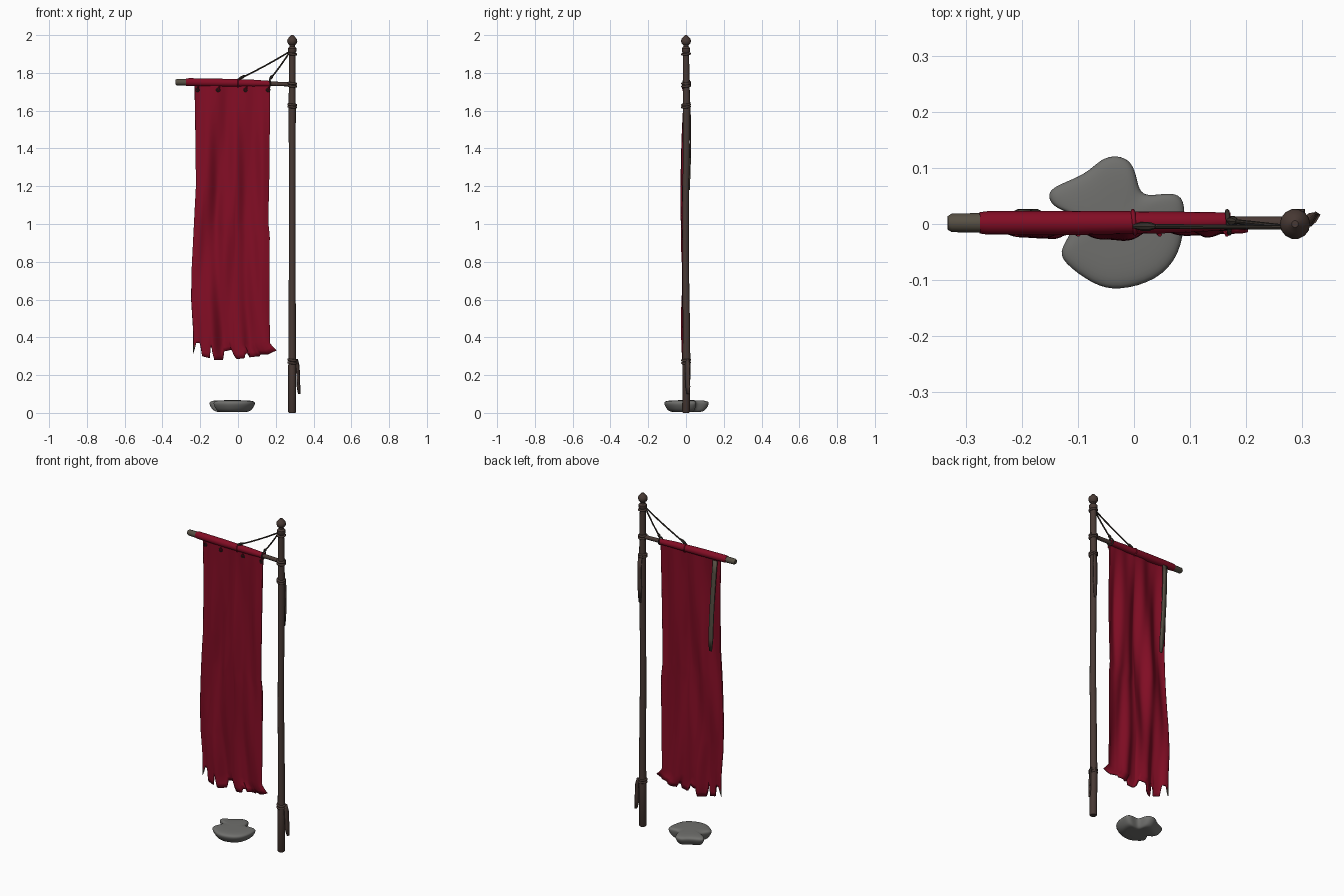
import bpy, bmesh, math
from mathutils import Vector

if "Cube" in bpy.data.objects:
    bpy.data.objects.remove(bpy.data.objects["Cube"])


def material(name, rgb):
    m = bpy.data.materials.new(name)
    m.diffuse_color = (*rgb, 1)
    m.use_nodes = True
    m.node_tree.nodes["Principled BSDF"].inputs["Base Color"].default_value = m.diffuse_color
    return m


RED = material("crimson cloth", (0.225, 0.004, 0.018))
WOOD = material("dark wood", (0.066, 0.042, 0.035))
OLD = material("weathered wood", (0.095, 0.08, 0.058))
ROPE = material("dark rope", (0.036, 0.028, 0.022))
STONE = material("grey stone", (0.16, 0.16, 0.152))


def lerp(table, t):
    for (a, p), (b, q) in zip(table, table[1:]):
        if t <= b:
            return p + (q - p) * max(0, (t - a) / (b - a))
    return table[-1][1]


def make(name, verts, faces, mats, angle=40):
    me = bpy.data.meshes.new(name)
    me.from_pydata(verts, [], faces)
    bm = bmesh.new()
    bm.from_mesh(me)
    bmesh.ops.recalc_face_normals(bm, faces=bm.faces)
    bm.to_mesh(me)
    bm.free()
    ob = bpy.data.objects.new(name, me)
    bpy.context.collection.objects.link(ob)
    for m in mats:
        me.materials.append(m)
    bpy.ops.object.select_all(action='DESELECT')
    ob.select_set(True)
    bpy.context.view_layer.objects.active = ob
    bpy.ops.object.shade_smooth_by_angle(angle=math.radians(angle))
    return ob


def tube(name, path, mat, n=12):
    """Sweep circles along a path of (x, y, z, radius)."""
    pts = [Vector(p[:3]) for p in path]
    d = (pts[-1] - pts[0]).normalized()
    ref = Vector((0, 1, 0)) if abs(d.y) < 0.8 else Vector((1, 0, 0))
    a = d.cross(ref).normalized()
    b = d.cross(a)
    verts, faces = [], []
    for p, q in zip(pts, path):
        for k in range(n):
            t = 2 * math.pi * k / n
            verts.append(p + (a * math.cos(t) + b * math.sin(t)) * q[3])
    for i in range(len(path) - 1):
        for k in range(n):
            m = (k + 1) % n
            faces.append((i * n + k, i * n + m, (i + 1) * n + m, (i + 1) * n + k))
    faces += [tuple(range(n)), tuple(range((len(path) - 1) * n, len(path) * n))]
    return make(name, verts, faces, [mat])


def ring(name, loc, R, r, mat, rot=(0, 0, 0)):
    bpy.ops.mesh.primitive_torus_add(location=loc, rotation=rot, major_radius=R, minor_radius=r,
                                     major_segments=16, minor_segments=8)
    ob = bpy.context.object
    ob.name = name
    ob.data.materials.append(mat)
    bpy.ops.object.shade_smooth()


def ribbon(name, path, width, thick, axis, mat):
    """Thin hanging strip through centre points, wide along axis."""
    ax = Vector(axis)
    verts, faces = [], []
    for i, p in enumerate(path):
        w = width * (0.6 if i == len(path) - 1 else 1) / 2
        verts += [Vector(p) - ax * w, Vector(p) + ax * w]
        if i:
            faces.append((2 * i - 2, 2 * i - 1, 2 * i + 1, 2 * i))
    ob = make(name, verts, faces, [mat])
    s = ob.modifiers.new("thickness", 'SOLIDIFY')
    s.thickness = thick
    s.offset = 0


PX = 0.287
# pole with a turned finial
pole = [(0, .017), (.006, .021), (.25, .021), (.5, .019), (.8, .018), (1.1, .0175), (1.35, .018),
        (1.6, .019), (1.88, .017), (1.93, .016)]
tube("pole", [(PX, .003 * math.sin(z * 5), z, r) for z, r in pole], WOOD, 14)
tube("finial", [(PX, 0, z, r) for z, r in
                [(1.905, .017), (1.915, .023), (1.93, .023), (1.94, .014), (1.947, .014), (1.955, .023),
                 (1.968, .027), (1.98, .024), (1.99, .015), (2.0, .006)]], WOOD, 14)

# bindings around the pole
for z in (.265, .28, 1.62, 1.632, 1.73, 1.745, 1.9):
    ring("pole_binding", (PX, 0, z), .02, .0065, WOOD, (.08, .1, 0))
ribbon("lower_binding_tail", [(PX + .02, .006, .285), (PX + .029, .008, .25), (PX + .032, .008, .19),
                              (PX + .033, .01, .14), (PX + .038, .012, .10)], .025, .008, (.5, .85, 0), WOOD)
ribbon("upper_binding_tail", [(PX + .004, .019, 1.63), (PX + .006, .024, 1.55),
                              (PX + .005, .023, 1.44), (PX + .004, .022, 1.35)], .024, .006, (1, 0, 0), WOOD)

# crossbar with weathered end
tube("crossbar", [(.31, .002, 1.739, .011), (.15, .002, 1.743, .012), (-.26, .002, 1.75, .015)], WOOD)
tube("crossbar_end", [(-.25, .002, 1.75, .018), (-.325, .002, 1.751, .0165), (-.332, .002, 1.751, .012)], OLD)

# cloth sleeve rolled over the bar
tube("banner_sleeve", [(-.275, .002, 1.751, .019), (-.26, .002, 1.751, .021), (-.1, .002, 1.748, .0215),
                       (.08, .003, 1.745, .019), (.172, .005, 1.742, .0155)], RED, 16)

# hanging banner with folds and a torn hem
LEFT = [(.28, -.238), (.37, -.236), (.45, -.238), (.6, -.248), (.75, -.246), (.95, -.235), (1.2, -.222),
        (1.5, -.226), (1.76, -.23)]
RIGHT = [(.28, .205), (.33, .203), (.37, .168), (.6, .166), (.95, .168), (1.02, .160), (1.3, .166), (1.76, .17)]
HEM = [(0, .315), (.02, .34), (.035, .37), (.085, .37), (.1, .335), (.11, .30), (.2, .29), (.205, .345),
       (.235, .35), (.25, .28), (.36, .28), (.37, .325), (.47, .335), (.5, .30), (.53, .285), (.62, .29),
       (.63, .315), (.67, .315), (.68, .295), (.8, .30), (.81, .31), (.9, .31), (1, .33)]
NU, NV = 110, 64


def fold(u, v):
    swag = math.sin(2 * math.pi * (1.1 * abs(u - .55) * 2 - 1.3 * v + .2))
    pleat = math.sin(2 * math.pi * (2.6 * u + .35 * math.sin(3 * v)) + .6)
    fine = math.sin(2 * math.pi * (5.5 * u - .8 * v))
    edge = min(1, 6 * min(u, 1 - u) + .4)
    grow = min(1, .3 + 1.4 * v)
    return -.004 - .006 * math.sin(math.pi * v) + edge * grow * (.009 * swag + .010 * pleat + .003 * fine)


verts, faces = [], []
for j in range(NV + 1):
    v = j / NV
    for i in range(NU + 1):
        u = i / NU
        z = 1.75 - 1.44 * v
        if v > .88:
            z0 = 1.75 - 1.44 * .88
            z = z0 + (lerp(HEM, u) - z0) * (v - .88) / .12
        x0, x1 = lerp(LEFT, 1.75 - 1.44 * v), lerp(RIGHT, 1.75 - 1.42 * v)
        verts.append((x0 + (x1 - x0) * u, fold(u, v), z))
for j in range(NV):
    for i in range(NU):
        k = j * (NU + 1) + i
        faces.append((k, k + 1, k + NU + 2, k + NU + 1))
banner = make("banner", verts, faces, [RED, OLD], 60)
for p in banner.data.polygons:  # frayed corner
    if p.center.x < -.222 and p.center.z < .36:
        p.material_index = 1
s = banner.modifiers.new("thickness", 'SOLIDIFY')
s.thickness = .006
s.offset = 0

# loose strip hanging behind the banner
ribbon("back_strip", [(-.205 + .03 * t, .016 + .008 * math.sin(3 * t), 1.73 - .55 * t)
                      for t in [k / 8 for k in range(9)]], .028, .006, (1, 0, 0), OLD)

# support ropes and their loops on the bar
for x, y in ((.0, -.004), (.168, .006)):
    a, b = Vector((PX - .01, -.006, 1.915)), Vector((x, y, 1.765))
    tube("support_rope", [(*(a.lerp(b, t) - Vector((0, 0, .02 * t * (1 - t)))), .0042)
                          for t in (0, .25, .5, .75, 1)], ROPE, 8)
    ring("rope_loop", (x, .003, 1.745), .02, .004, ROPE if x > .1 else RED, (0, math.pi / 2, .1))
    tube("rope_knot", [(*a.lerp(b, t), r) for t, r in ((.86, .004), (.9, .008), (.95, .008), (1, .004))], ROPE, 8)

# eyelets with short ties along the top edge
for x in (-.215, -.105, .04, .16):
    y = fold((x + .23) / .4, .03)
    ring("eyelet", (x, y - .004, 1.71), .008, .0035, ROPE, (math.pi / 2, 0, 0))
    tube("eyelet_tie", [(x, y - .005, 1.705, .004), (x + .006, -.019, 1.728, .004)], RED, 6)

# flat stone under the banner
OUT = [(-.157, .055), (-.14, .07), (-.085, .09), (-.06, .118), (-.03, .125), (-.003, .113), (.006, .08),
       (.013, .047), (.06, .057), (.089, .052), (.093, .015), (.085, -.055), (.042, -.103), (-.03, -.121),
       (-.073, -.11), (-.13, -.068), (-.133, -.045), (-.108, -.01), (-.11, .02), (-.147, .03)]
n = len(OUT)
levels = [(.004, .5), (.006, .78), (.03, .93), (.052, 1.015), (.064, .93), (.067, .55)]
c = (-.03, 0)
verts = [(c[0] + (x - c[0]) * k, c[1] + (y - c[1]) * k, z) for z, k in levels for x, y in OUT]
verts += [(*c, .004), (*c, .067)]
faces = [(l * n + i, l * n + (i + 1) % n, (l + 1) * n + (i + 1) % n, (l + 1) * n + i)
         for l in range(len(levels) - 1) for i in range(n)]
top = (len(levels) - 1) * n
for i in range(n):
    faces += [((i + 1) % n, i, len(verts) - 2), (top + i, top + (i + 1) % n, len(verts) - 1)]
stone = make("stone", verts, faces, [STONE], 180)
stone.modifiers.new("smooth", 'SUBSURF').levels = 2
